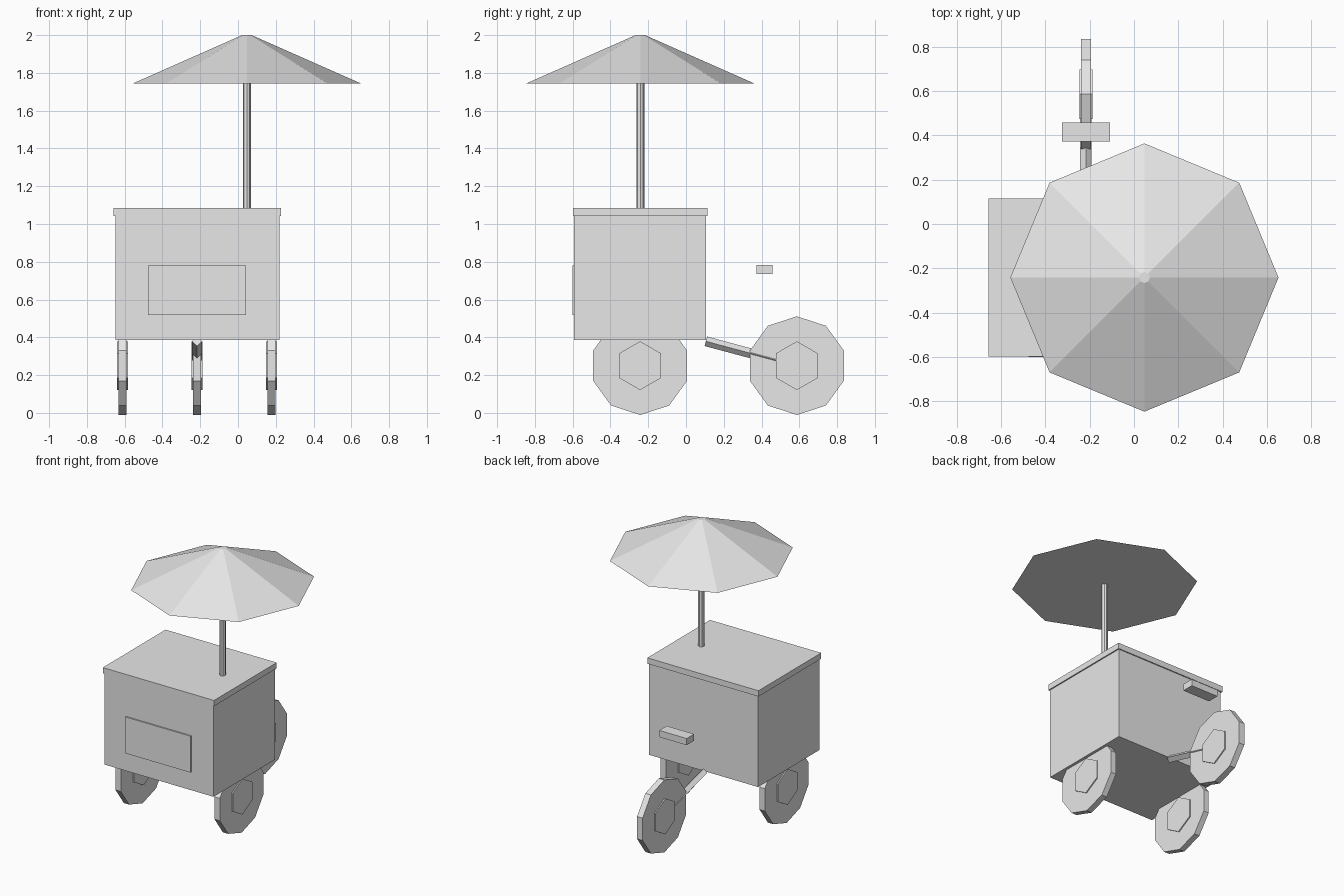
import bpy
from math import pi
from mathutils import Vector, Matrix

if "Cube" in bpy.data.objects:
    bpy.data.objects.remove(bpy.data.objects["Cube"])

grey = bpy.data.materials.new("plain grey")
grey.diffuse_color = (0.8, 0.8, 0.8, 1)
grey.use_nodes = True
grey.node_tree.nodes["Principled BSDF"].inputs["Base Color"].default_value = grey.diffuse_color


def finish(name):
    ob = bpy.context.object
    ob.name = name
    ob.data.materials.append(grey)
    return ob


def box(name, lo, hi):
    lo, hi = Vector(lo), Vector(hi)
    bpy.ops.mesh.primitive_cube_add(size=1)
    ob = finish(name)
    ob.data.transform(Matrix.Translation((lo + hi) / 2) @ Matrix.Diagonal((hi - lo).to_4d()))
    return ob


def tapered(name, sides, r1, r2, depth, matrix):
    """Flat-sided cylinder or cone, first vertex on local +x."""
    bpy.ops.mesh.primitive_cone_add(vertices=sides, radius1=r1, radius2=r2, depth=depth)
    ob = finish(name)
    # the primitive starts on +y, so turn it to +x
    ob.data.transform(matrix @ Matrix.Rotation(-pi / 2, 4, 'Z'))
    return ob


def wheel(name, x, y, half, hub_half):
    # axle along x, a corner pointing along y, so it rests on a flat
    m = Matrix.Translation((x, y, 0.25)) @ Matrix.Rotation(pi / 2, 4, 'X') @ Matrix.Rotation(pi / 2, 4, 'Y')
    m = m @ Matrix.Rotation(pi / 2, 4, 'Z')
    tapered(name, 10, 0.261, 0.261, 2 * half, m)
    tapered(name + "_hub", 6, 0.129, 0.129, 2 * hub_half, m)


# cart body, lid, front panel and push handle
box("cart_body", (-0.649, -0.592, 0.386), (0.219, 0.107, 1.043))
box("lid", (-0.658, -0.599, 1.043), (0.228, 0.115, 1.085))
box("front_panel", (-0.476, -0.602, 0.517), (0.043, -0.59, 0.779))
box("push_handle", (-0.326, 0.373, 0.735), (-0.108, 0.458, 0.783))

# parasol
px, py = 0.047, -0.242
tapered("parasol_pole", 8, 0.021, 0.021, 0.70, Matrix.Translation((px, py, 1.41)))
tapered("parasol_canopy", 8, 0.606, 0.025, 0.257, Matrix.Translation((px, py, 1.8715)))

# wheels
wheel("left_wheel", -0.611, -0.243, 0.021, 0.029)
wheel("right_wheel", 0.178, -0.243, 0.021, 0.029)
wheel("rear_wheel", -0.217, 0.587, 0.022, 0.030)

# diamond-section arm from the body to the rear wheel
a, b = Vector((-0.217, 0.105, 0.379)), Vector((-0.217, 0.587, 0.25))
d = b - a
turn = Matrix.Rotation(-d.angle(Vector((0, 0, 1))), 4, 'X')
tapered("rear_arm", 4, 0.026, 0.026, d.length, Matrix.Translation((a + b) / 2) @ turn)
